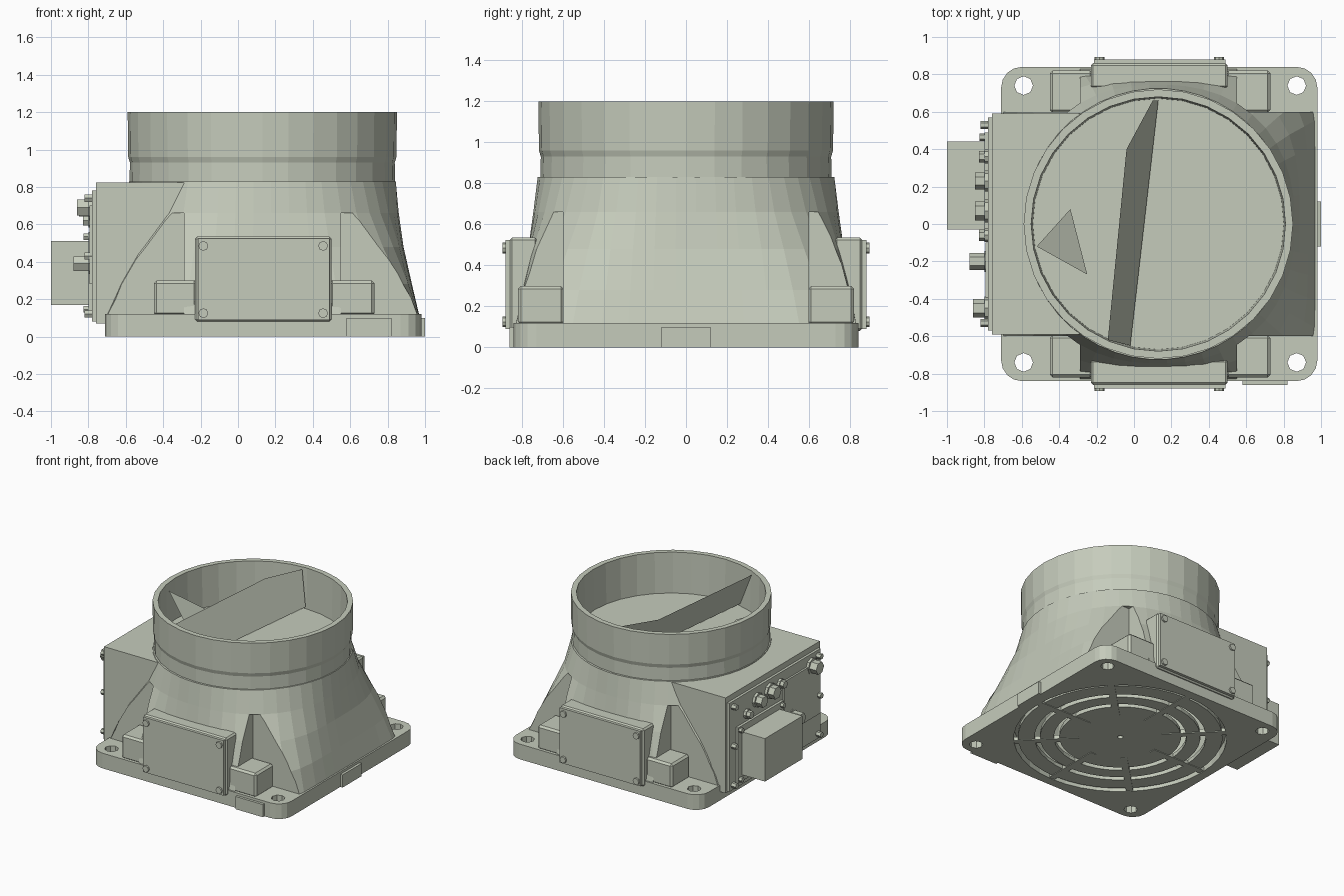
import bpy, bmesh, math
from mathutils import Matrix, Vector

if "Cube" in bpy.data.objects:
    bpy.data.objects.remove(bpy.data.objects["Cube"])

CX = 0.13  # axis of the round duct
paint = bpy.data.materials.new('grey_green_paint')
paint.diffuse_color = (0.56, 0.60, 0.50, 1)
paint.use_nodes = True
paint.node_tree.nodes["Principled BSDF"].inputs["Base Color"].default_value = paint.diffuse_color


def make(name, bm):
    bmesh.ops.recalc_face_normals(bm, faces=bm.faces)
    me = bpy.data.meshes.new(name)
    bm.to_mesh(me)
    bm.free()
    me.materials.append(paint)
    ob = bpy.data.objects.new(name, me)
    bpy.context.collection.objects.link(ob)
    return ob


def box(name, x0, x1, y0, y1, z0, z1, bevel=0):
    bm = bmesh.new()
    size = Matrix.Diagonal((x1 - x0, abs(y1 - y0), z1 - z0, 1))
    mid = Vector(((x0 + x1) / 2, (y0 + y1) / 2, (z0 + z1) / 2))
    bmesh.ops.create_cube(bm, size=1, matrix=Matrix.Translation(mid) @ size)
    if bevel:
        bmesh.ops.bevel(bm, geom=bm.edges[:], offset=bevel, segments=1, affect='EDGES')
    return make(name, bm)


def cyl(name, loc, r0, r1, depth, n=32, axis='Z'):
    bm = bmesh.new()
    rot = {'Z': Matrix(), 'X': Matrix.Rotation(math.pi / 2, 4, 'Y'),
           'Y': Matrix.Rotation(math.pi / 2, 4, 'X')}[axis]
    bmesh.ops.create_cone(bm, cap_ends=True, segments=n, radius1=r0, radius2=r1,
                          depth=depth, matrix=Matrix.Translation(loc) @ rot)
    return make(name, bm)


def loft(name, rings, cap=True, closed=False):
    bm = bmesh.new()
    vs = [[bm.verts.new(p) for p in ring] for ring in rings]
    n = len(vs[0])
    pairs = list(zip(vs, vs[1:])) + ([(vs[-1], vs[0])] if closed else [])
    for a, b in pairs:
        for i in range(n):
            j = (i + 1) % n
            bm.faces.new((a[i], a[j], b[j], b[i]))
    if cap:
        bm.faces.new(vs[0])
        bm.faces.new(vs[-1])
    return make(name, bm)


def lathe(name, profile, n=32):
    return loft(name, [[(CX + r * math.cos(2 * math.pi * i / n), r * math.sin(2 * math.pi * i / n), z)
                        for i in range(n)] for r, z in profile], cap=False, closed=True)


def cut(ob, cutters):
    bpy.context.view_layer.objects.active = ob
    for c in cutters:
        m = ob.modifiers.new('cut', 'BOOLEAN')
        m.operation, m.solver, m.object = 'DIFFERENCE', 'EXACT', c
        c.hide_render = True
        bpy.ops.object.modifier_apply(modifier=m.name)


def section(z, hx, hy, p, n=48):
    pts = []
    for i in range(n):
        t = 2 * math.pi * (i + 0.5) / n
        c, s = math.cos(t), math.sin(t)
        k = (abs(c) ** p + abs(s) ** p) ** (-1 / p)
        pts.append((CX + hx * k * c, hy * k * s, z))
    return pts


# base plate with rounded corners
outline = []
for sx, sy, a in ((0.87, 0.73, 0), (-0.60, 0.73, 90), (-0.60, -0.73, 180), (0.87, -0.73, 270)):
    for k in range(5):
        t = math.radians(a + k * 22.5)
        outline.append((sx + 0.11 * math.cos(t), sy + 0.11 * math.sin(t)))
base = loft('base_plate', [[(x, y, z) for x, y in outline] for z in (0, 0.12)])

# funnel housing: squarish at the base, round at the top
funnel = loft('funnel_housing', [section(0.11, 0.84, 0.83, 9), section(0.28, 0.80, 0.80, 5),
                                 section(0.48, 0.755, 0.77, 3.2), section(0.66, 0.73, 0.745, 2.3),
                                 section(0.83, 0.715, 0.725, 2)])
side_box = box('control_housing', -0.76, -0.28, -0.59, 0.59, 0.07, 0.825)

# openings and corner pockets
cavity = cyl('cavity_cutter', (CX, 0, 0.45), 0.715, 0.66, 1.1)
mouth = cyl('mouth_cutter', (CX, 0, 0.05), 0.77, 0.77, 0.3, 40)
cutters = [cavity, mouth]
pockets, holes = [], []
for s in (-1, 1):
    for x0, x1 in ((-1.2, -0.29), (0.55, 1.2)):
        y0, y1 = sorted((s * 0.6, s * 1.2))
        pockets.append(box('pocket_cutter', x0, x1, y0, y1, 0.05, 0.66))
    for x in (-0.59, 0.87):
        holes.append(cyl('hole_cutter', (x, s * 0.74, 0.05), 0.05, 0.05, 0.4, 8))
cut(base, holes + [mouth])
cut(funnel, pockets + [cavity])
cut(side_box, [cavity])
for c in cutters + pockets + holes:
    bpy.data.objects.remove(c)

# round duct collar, its floor and the damper plates
lathe('duct_collar', [(0.71, 0.83), (0.708, 0.93), (0.717, 0.96), (0.72, 1.2), (0.68, 1.2), (0.67, 0.83)])
cyl('duct_floor', (CX, 0, 0.87), 0.685, 0.685, 0.02)


def sheet(name, pts):
    bm = bmesh.new()
    bm.faces.new([bm.verts.new(p) for p in pts])
    return make(name, bm)


sheet('damper_plate', [(-0.14, -0.62, 1.17), (-0.04, 0.40, 1.18), (0.10, 0.66, 1.19),
                       (0.13, 0.66, 0.90), (-0.02, -0.65, 0.90)])
sheet('damper_wing', [(-0.52, -0.12, 1.15), (-0.34, 0.08, 0.98), (-0.25, -0.27, 0.98)])

# intake guard under the base
for r0, r1 in ((0.62, 0.74), (0.48, 0.58), (0.02, 0.44)):
    lathe('guard_ring', [(r0, 0.01), (r1, 0.01), (r1, 0.04), (r0, 0.04)], 40)
for k in range(8):
    spoke = box('guard_spoke', 0.3, 0.77, -0.025, 0.025, 0.005, 0.035)
    spoke.rotation_euler.z = k * math.pi / 4
    spoke.location.x = CX

# covers on front and back, with screws, and steps in the pockets
for s, side in ((-1, 'front'), (1, 'back')):
    box(side + '_box', -0.23, 0.50, s * 0.725, s * 0.86, 0.08, 0.535, 0.012)
    box(side + '_cover', -0.215, 0.49, s * 0.85, s * 0.88, 0.09, 0.525)
    for x in (-0.185, 0.455):
        for z in (0.125, 0.485):
            cyl(side + '_screw', (x, s * 0.883, z), 0.026, 0.026, 0.022, 8, 'Y')
    for x0, x1 in ((-0.45, -0.22), (0.49, 0.73)):
        box(side + '_step', x0, x1, s * 0.595, s * 0.82, 0.11, 0.30, 0.015)

# tabs on the base rim
box('front_tab', 0.58, 0.82, -0.86, -0.80, 0.0, 0.10)
box('right_tab', 0.94, 1.0, -0.12, 0.12, 0.0, 0.10)

# control side: panels, connector block, bolts and knobs
box('control_panel', -0.78, -0.75, -0.57, 0.57, 0.08, 0.78)
box('small_panel', -0.795, -0.77, -0.55, -0.10, 0.28, 0.70)
box('connector_flange', -0.80, -0.77, -0.08, 0.49, 0.12, 0.56)
box('connector_block', -1.0, -0.79, -0.03, 0.44, 0.17, 0.51)
for y, z, r, d in ((-0.20, 0.39, 0.045, 0.10), (-0.45, 0.69, 0.05, 0.08), (0.07, 0.69, 0.05, 0.07),
                   (0.23, 0.68, 0.045, 0.07), (0.36, 0.62, 0.03, 0.05), (-0.06, 0.70, 0.03, 0.05)):
    cyl('knob_collar', (-0.785, y, z), r * 1.25, r * 1.25, 0.03, 8, 'X')
    cyl('knob', (-0.78 - d / 2, y, z), r, r, d, 6, 'X')
for y in (-0.53, 0.53):
    for z in (0.12, 0.43, 0.74):
        cyl('panel_bolt', (-0.79, y, z), 0.022, 0.022, 0.06, 6, 'X')
for y in (-0.055, 0.465):
    for z in (0.145, 0.535):
        cyl('flange_bolt', (-0.805, y, z), 0.02, 0.02, 0.04, 6, 'X')
